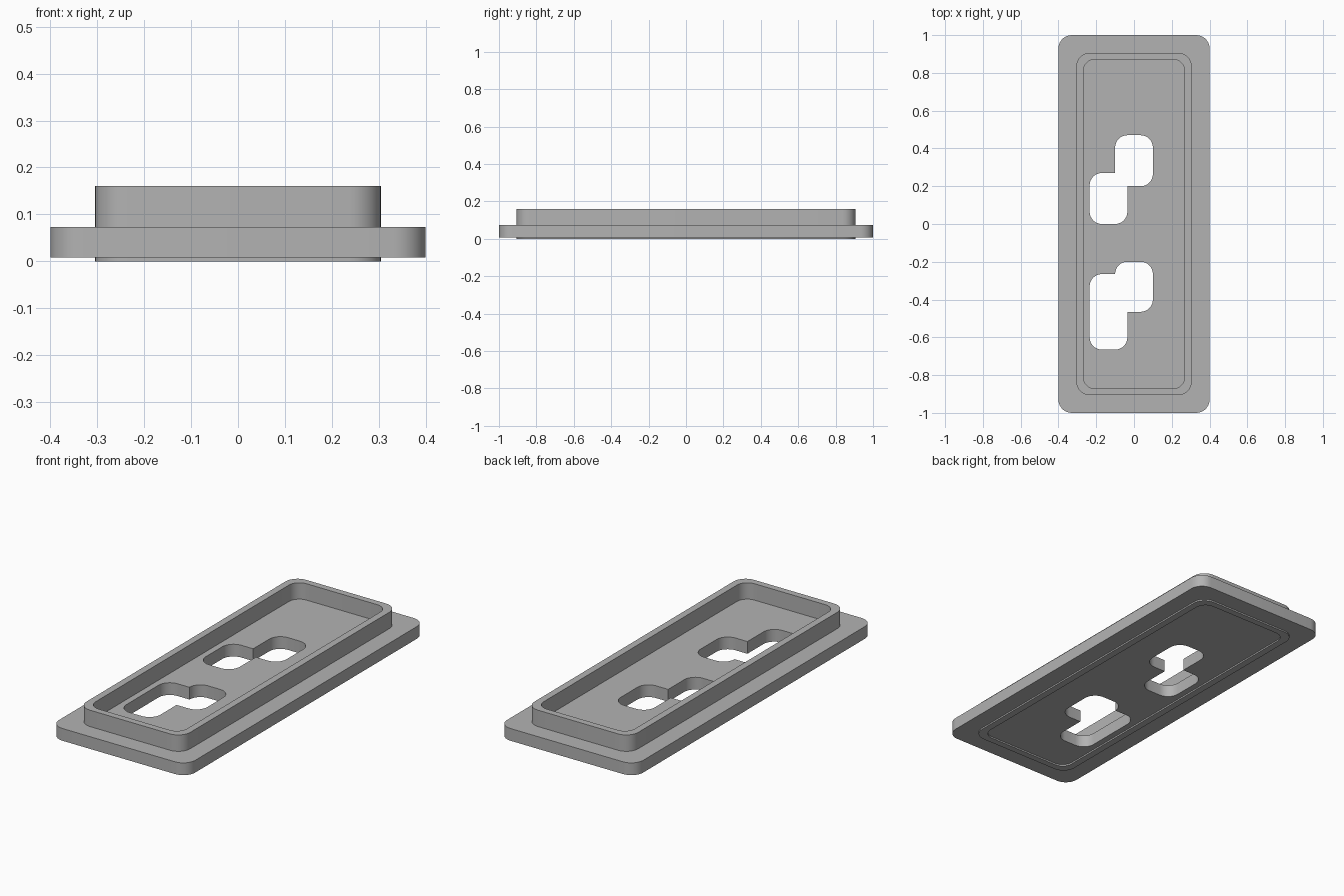
import bpy, bmesh, math
from mathutils import Vector

if "Cube" in bpy.data.objects:
    bpy.data.objects.remove(bpy.data.objects["Cube"])

grey = bpy.data.materials.new("plain grey")
grey.diffuse_color = (0.45, 0.45, 0.45, 1)
grey.use_nodes = True
grey.node_tree.nodes["Principled BSDF"].inputs["Base Color"].default_value = grey.diffuse_color


def rounded(corners, steps=8):
    """Round each (x, y, radius) right-angle corner of an outline."""
    pts = []
    for i, (x, y, r) in enumerate(corners):
        p = Vector((x, y))
        if r == 0:
            pts.append(p)
            continue
        nxt = corners[(i + 1) % len(corners)]
        a = (Vector(corners[i - 1][:2]) - p).normalized() * r
        b = (Vector(nxt[:2]) - p).normalized() * r
        centre = p + a + b
        for k in range(steps + 1):
            t = math.pi / 2 * k / steps
            pts.append(centre - b * math.cos(t) - a * math.sin(t))
    return pts


def rectangle(hx, hy, r):
    return rounded([(-hx, -hy, r), (hx, -hy, r), (hx, hy, r), (-hx, hy, r)])


def stepped_hole(b0, b1, a0, a1, r=0.065):
    """Two overlapping rounded slots: left one b0..b1, right one a0..a1 in y."""
    return rounded([(-0.235, b0, r), (-0.035, b0, r), (-0.035, a0, 0),
                    (0.1, a0, r), (0.1, a1, r), (-0.1, a1, r),
                    (-0.1, b1, 0), (-0.235, b1, r)])


def slab(name, outlines, z0, z1):
    """Solid from an outer outline and hole outlines, between two heights."""
    cu = bpy.data.curves.new(name, 'CURVE')
    cu.dimensions = '2D'
    cu.fill_mode = 'BOTH'
    cu.extrude = (z1 - z0) / 2
    for pts in outlines:
        sp = cu.splines.new('POLY')
        sp.points.add(len(pts) - 1)
        for q, p in zip(sp.points, pts):
            q.co = (p.x, p.y, 0, 1)
        sp.use_cyclic_u = True
    ob = bpy.data.objects.new(name, cu)
    bpy.context.collection.objects.link(ob)
    bpy.ops.object.select_all(action='DESELECT')
    ob.select_set(True)
    bpy.context.view_layer.objects.active = ob
    bpy.ops.object.convert(target='MESH')
    ob = bpy.context.view_layer.objects.active
    # weld caps to walls and lift into place
    bm = bmesh.new()
    bm.from_mesh(ob.data)
    bmesh.ops.remove_doubles(bm, verts=bm.verts, dist=1e-5)
    bmesh.ops.recalc_face_normals(bm, faces=bm.faces)
    bmesh.ops.translate(bm, verts=bm.verts, vec=(0, 0, (z0 + z1) / 2))
    bm.to_mesh(ob.data)
    bm.free()
    ob.data.materials.clear()
    ob.data.materials.append(grey)
    bpy.ops.object.shade_smooth_by_angle(angle=math.radians(30))
    return ob


# Base plate with the two stepped openings
slab("base_plate", [rectangle(0.4, 1.0, 0.07),
                    stepped_hole(0.0, 0.27, 0.2, 0.47),
                    stepped_hole(-0.665, -0.265, -0.465, -0.2)], 0.008, 0.073)

# Raised rim, passing through the plate and just below it
slab("rim", [rectangle(0.305, 0.906, 0.07), rectangle(0.268, 0.871, 0.06)], 0.0, 0.16)
